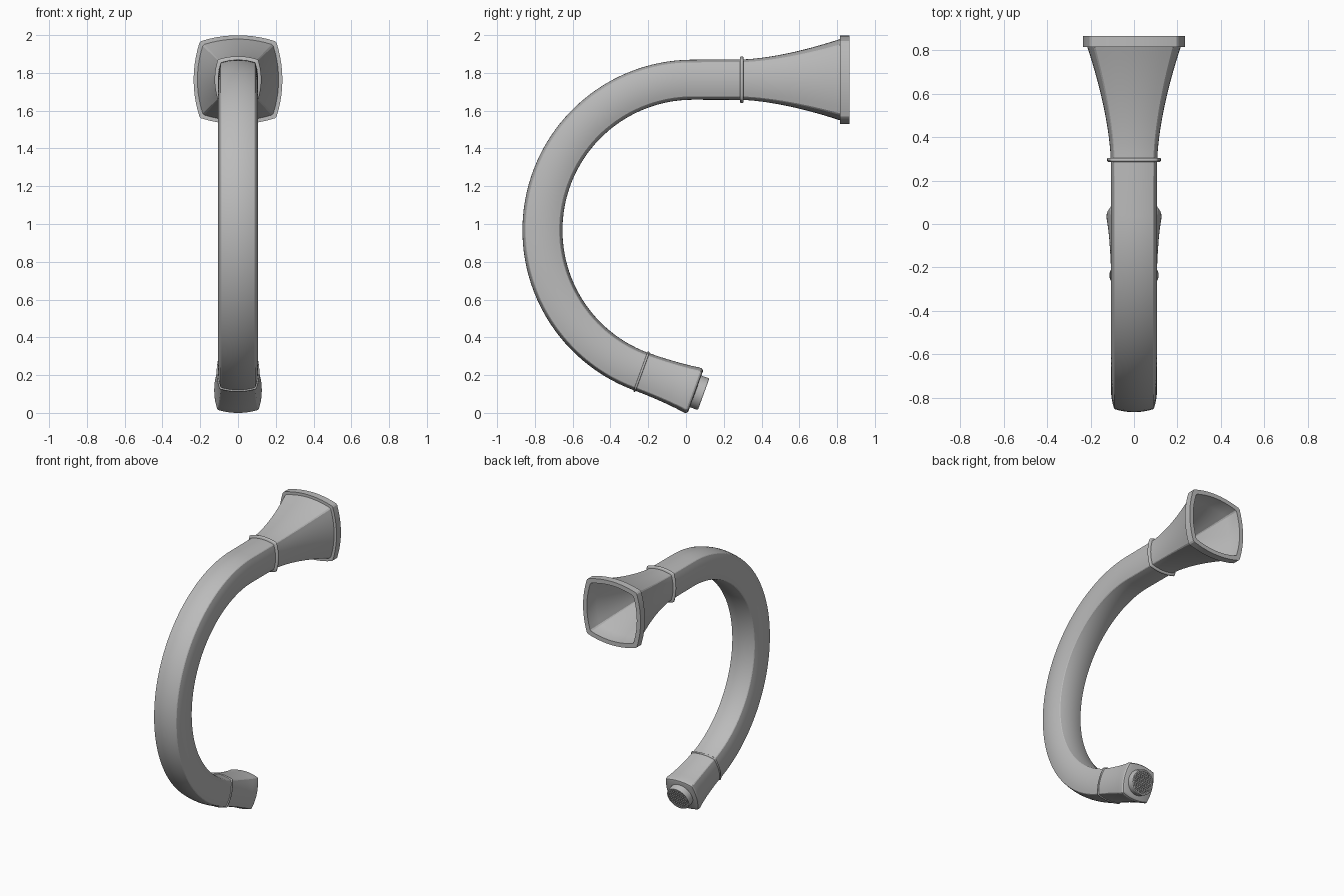
import bpy, bmesh, math
from mathutils import Vector, Matrix

cube = bpy.data.objects.get("Cube")
if cube:
    bpy.data.objects.remove(cube, do_unlink=True)

metal = bpy.data.materials.new("grey metal")
metal.use_nodes = True
GREY = (0.5, 0.5, 0.5, 1)
metal.diffuse_color = GREY
metal.node_tree.nodes["Principled BSDF"].inputs["Base Color"].default_value = GREY

# Spout centre line: straight top run, then an arc in the YZ plane
CY, CZ, R = 0.037, 0.967, 0.797
TOP = CZ + R
END = math.radians(250)


def finish(name, bm, angle=24):
    bmesh.ops.recalc_face_normals(bm, faces=bm.faces)
    me = bpy.data.meshes.new(name)
    bm.to_mesh(me)
    bm.free()
    ob = bpy.data.objects.new(name, me)
    bpy.context.collection.objects.link(ob)
    me.materials.append(metal)
    bpy.ops.object.select_all(action='DESELECT')
    ob.select_set(True)
    bpy.context.view_layer.objects.active = ob
    bpy.ops.object.shade_smooth_by_angle(angle=math.radians(angle))
    return ob


def section(n=10):
    """Unit square with bowed sides and narrow corner chamfers."""
    pts = []
    for k in range(4):
        c, s = (1, 0, -1, 0)[k], (0, 1, 0, -1)[k]
        for i in range(n + 1):
            u = 0.83 - 1.66 * i / n
            v = 1 - 0.14 * (u / 0.86) ** 2
            pts.append((u * c - v * s, u * s + v * c))
    return pts


SECTION = section()
CIRCLE = [(math.cos(a * math.tau / 48), math.sin(a * math.tau / 48)) for a in range(48)]


def loft(name, rings, shape=SECTION, cyclic=False, cap_end=False, angle=24):
    """Skin rings of (y, z, tilt, half size); tilt is the angle of the ring's own up axis."""
    bm = bmesh.new()
    loops = []
    for y, z, tilt, h in rings:
        cy, cz = math.cos(tilt), math.sin(tilt)
        loops.append([bm.verts.new((u * h, y + v * h * cy, z + v * h * cz)) for u, v in shape])
    n = len(shape)
    pairs = list(zip(loops, loops[1:]))
    if cyclic:
        pairs.append((loops[-1], loops[0]))
    for a, b in pairs:
        for i in range(n):
            j = (i + 1) % n
            bm.faces.new((a[i], a[j], b[j], b[i]))
    if cap_end:
        bm.faces.new(loops[-1])
    return finish(name, bm, angle)


def top_run(profile):
    """Rings along the straight top run from (y, half size)."""
    return [(y, TOP, math.pi / 2, h) for y, h in profile]


def tip(profile):
    """Rings beyond the end of the arc from (distance, half size)."""
    y0, z0 = CY + R * math.cos(END), CZ + R * math.sin(END)
    return [(y0 - s * math.sin(END), z0 + s * math.cos(END), END, h) for s, h in profile]


def arc(half, steps=56):
    out = []
    for i in range(steps + 1):
        a = math.pi / 2 + (END - math.pi / 2) * i / steps
        out.append((CY + R * math.cos(a), CZ + R * math.sin(a), a, half))
    return out


# Hollow curved tube
outer = top_run([(0.30, 0.107)]) + arc(0.106)
inner = top_run([(0.30, 0.09)]) + arc(0.09)
loft("spout_tube", outer + inner[::-1], cyclic=True)

# Flared wall mount with its flange, hollow from behind
STEPS = 14
flare = [(0.29 + 0.525 * i / STEPS, 0.107 + 0.108 * (i / STEPS) ** 1.6) for i in range(STEPS + 1)]
bore = [(y, h - 0.017) for y, h in flare]
flange = [(0.815, 0.235), (0.866, 0.235), (0.866, 0.204)]
loft("wall_flare", top_run(flare + flange + bore[::-1]), cyclic=True)

# Rounded trim rings at both joints
def bead(mid, width, low, high):
    return [(mid - width / 2, low), (mid - width / 2, high - width / 4),
            (mid - width / 4, high), (mid + width / 4, high),
            (mid + width / 2, high - width / 4), (mid + width / 2, low)]


loft("upper_ring", top_run(bead(0.295, 0.018, 0.1, 0.124)), cyclic=True, angle=50)
loft("lower_ring", tip(bead(0.0, 0.012, 0.1, 0.113)), cyclic=True, angle=50)

# Widening nozzle with a rounded lip
loft("nozzle", tip([(0, 0.106), (0.06, 0.107), (0.12, 0.110), (0.18, 0.114), (0.24, 0.120),
                    (0.28, 0.126), (0.292, 0.126), (0.301, 0.121), (0.305, 0.112)]), cap_end=True)

# Round aerator with a recessed face
loft("aerator", tip([(0.295, 0.089), (0.345, 0.089), (0.35, 0.086), (0.35, 0.077),
                     (0.336, 0.077)]), CIRCLE, cap_end=True)

# Crossed bars that form the aerator screen
y0, z0, _, _ = tip([(0.342, 0)])[0]
up = Vector((0, math.cos(END), math.sin(END)))
out = Vector((0, -math.sin(END), math.cos(END)))
side = Vector((1, 0, 0))
bm = bmesh.new()
for along, across in ((side, up), (up, side)):
    for i in range(-4, 5):
        d = i * 0.0165
        half = math.sqrt(0.078 ** 2 - d * d)
        centre = Vector((0, y0, z0)) + across * d
        cols = (along * half * 2, across * 0.006, out * 0.011)
        m = Matrix([[c[r] for c in cols] + [centre[r]] for r in range(3)] + [[0, 0, 0, 1]])
        bmesh.ops.create_cube(bm, size=1, matrix=m)
finish("aerator_screen", bm)
